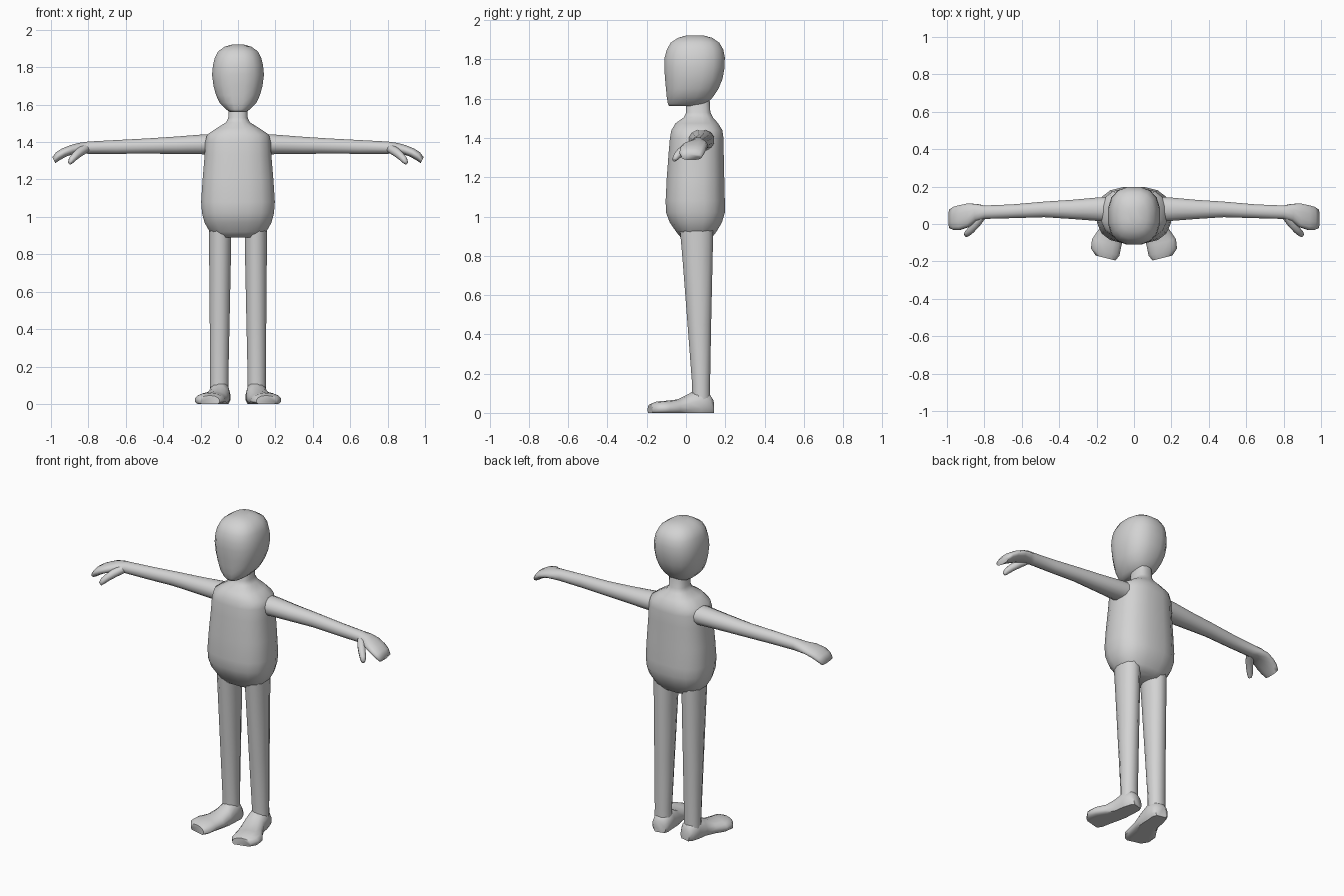
import bpy, bmesh, math
from mathutils import Vector

skin = bpy.data.materials.new("plain grey")
skin.diffuse_color = (0.65, 0.65, 0.65, 1)


def ring(c, u, v, n=16, e=2.3):
    """Superellipse cross-section around c with half-axes u and v."""
    pts = []
    for i in range(n):
        a = 2 * math.pi * (i + 0.5) / n
        ca, sa = math.cos(a), math.sin(a)
        p = math.copysign(abs(ca) ** (2 / e), ca)
        q = math.copysign(abs(sa) ** (2 / e), sa)
        pts.append(Vector(c) + Vector(u) * p + Vector(v) * q)
    return pts


def loft(name, rings, mirror=False, angle=70):
    """Skin a run of rings, cap both ends, optionally mirror across x."""
    bm = bmesh.new()
    loops = [[bm.verts.new(p) for p in r] for r in rings]
    n = len(loops[0])
    for a, b in zip(loops, loops[1:]):
        for i in range(n):
            j = (i + 1) % n
            bm.faces.new((a[i], a[j], b[j], b[i]))
    bm.faces.new(loops[0][::-1])
    bm.faces.new(loops[-1])
    bmesh.ops.recalc_face_normals(bm, faces=bm.faces)
    me = bpy.data.meshes.new(name)
    bm.to_mesh(me)
    bm.free()
    me.materials.append(skin)
    ob = bpy.data.objects.new(name, me)
    bpy.context.collection.objects.link(ob)
    if mirror:
        ob.modifiers.new("mirror", 'MIRROR').use_mirror_merge = False
    bpy.ops.object.select_all(action='DESELECT')
    ob.select_set(True)
    bpy.context.view_layer.objects.active = ob
    bpy.ops.object.shade_smooth_by_angle(angle=math.radians(angle))
    return ob


def upright(rows, x=0, n=16, e=2.3):
    """Horizontal rings from rows of (z, half width, front y, back y)."""
    return [ring((x, (f + b) / 2, z), (w, 0, 0), (0, (b - f) / 2, 0), n, e)
            for z, w, f, b in rows]


# torso running up into the neck
loft("torso_and_neck", upright([
    (0.89, 0.12, -0.025, 0.13), (0.92, 0.153, -0.05, 0.155),
    (0.97, 0.182, -0.085, 0.185), (1.02, 0.195, -0.104, 0.2),
    (1.08, 0.2, -0.106, 0.2), (1.2, 0.192, -0.1, 0.197),
    (1.33, 0.181, -0.09, 0.194), (1.40, 0.178, -0.084, 0.193),
    (1.44, 0.168, -0.076, 0.187), (1.475, 0.115, -0.055, 0.165),
    (1.505, 0.065, -0.012, 0.138), (1.53, 0.053, 0.0, 0.125),
    (1.62, 0.05, 0.0, 0.12)], e=2.6))

# head
loft("head", upright([
    (1.562, 0.045, -0.088, 0.07), (1.575, 0.066, -0.094, 0.11),
    (1.61, 0.1, -0.1, 0.14), (1.65, 0.119, -0.104, 0.167),
    (1.70, 0.133, -0.109, 0.188), (1.76, 0.141, -0.113, 0.199),
    (1.81, 0.136, -0.111, 0.2), (1.85, 0.126, -0.1, 0.192),
    (1.885, 0.108, -0.08, 0.172), (1.91, 0.072, -0.042, 0.135),
    (1.922, 0.03, 0.0, 0.09)], e=2.5))

# legs
legs = [(0.06, 0.1, 0.05, 0.03, 0.125), (0.14, 0.1, 0.05, 0.03, 0.124),
        (0.45, 0.098, 0.055, 0.006, 0.13), (0.78, 0.096, 0.06, -0.02, 0.138),
        (0.96, 0.095, 0.062, -0.036, 0.142)]
loft("legs", [upright([(z, w, f, b)], x, 12, 2.1)[0]
              for z, x, w, f, b in legs], True)

# feet: flat-soled rings from heel to toe, (x, y, half width, height)
feet = [(0.086, 0.135, 0.034, 0.07), (0.09, 0.115, 0.05, 0.1),
        (0.099, 0.065, 0.057, 0.125), (0.104, 0.01, 0.06, 0.095),
        (0.122, -0.045, 0.068, 0.068), (0.146, -0.1, 0.08, 0.062),
        (0.154, -0.15, 0.078, 0.058), (0.152, -0.182, 0.054, 0.045)]
rings = []
for x, y, w, h in feet:
    r = ring((x, y, 0.35 * h), (w, 0.25 * w, 0), (0, 0, 0.65 * h), 14, 2.2)
    for p in r:
        p.z = max(p.z, 0)
    rings.append(r)
loft("feet", rings, True, 50)

# arms and palms, (x, y, z, half depth, half height)
arms = [(0.08, 0.08, 1.39, 0.068, 0.054), (0.18, 0.079, 1.388, 0.066, 0.055),
        (0.33, 0.078, 1.383, 0.053, 0.048), (0.48, 0.078, 1.379, 0.043, 0.042),
        (0.65, 0.068, 1.374, 0.038, 0.038), (0.8, 0.063, 1.37, 0.037, 0.034)]
rings = [ring((x, y, z), (0, d, 0), (0, 0, h), 12, 2.1)
         for x, y, z, d, h in arms]
hand = [(0.84, 0.062, 1.368, 0.046, 0.031), (0.885, 0.047, 1.361, 0.065, 0.026),
        (0.93, 0.035, 1.344, 0.068, 0.025), (0.962, 0.03, 1.325, 0.064, 0.024),
        (0.985, 0.028, 1.303, 0.052, 0.018)]
rings += [ring((x, y, z), (0, d, 0), (0.45 * h, 0, 0.9 * h), 12, 2.2)
          for x, y, z, d, h in hand]
loft("arms_and_hands", rings, True)

# thumbs, (x, y, z, radius)
thumb = [(0.815, 0.04, 1.365, 0.024), (0.845, 0.0, 1.347, 0.024),
         (0.87, -0.03, 1.326, 0.021), (0.89, -0.05, 1.305, 0.018),
         (0.9, -0.062, 1.289, 0.011)]
axis = Vector((0.09, -0.1, -0.075)).normalized()
u = axis.cross(Vector((0, 0, 1))).normalized()
v = axis.cross(u)
loft("thumbs", [ring((x, y, z), u * r, v * r, 8, 2) for x, y, z, r in thumb], True)
